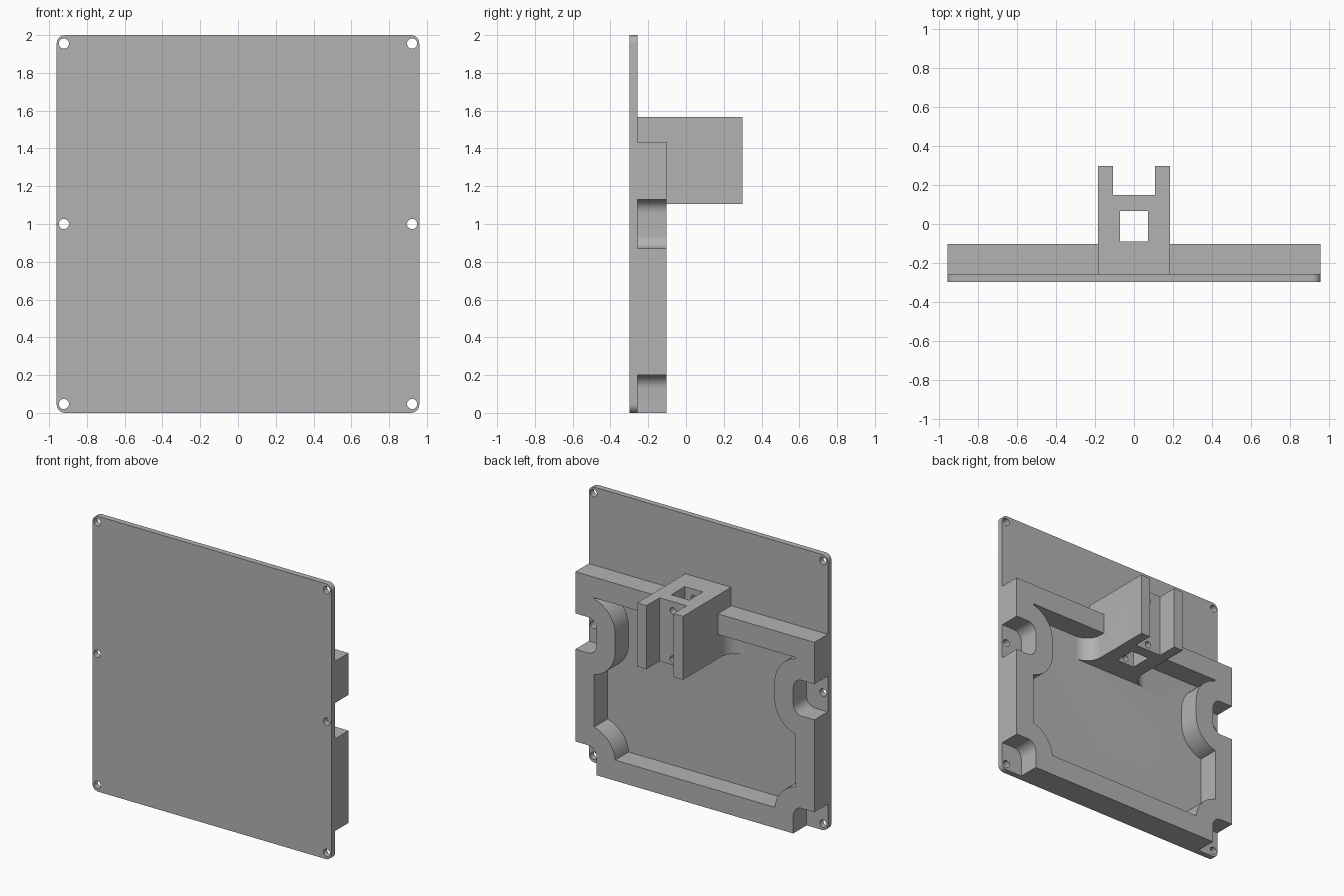
import bpy, bmesh, math
from mathutils import Matrix

cube = bpy.data.objects.get("Cube")
if cube:
    bpy.data.objects.remove(cube, do_unlink=True)

grey = bpy.data.materials.new("mid grey")
grey.use_nodes = True
grey.diffuse_color = (0.45, 0.45, 0.45, 1)
grey.node_tree.nodes["Principled BSDF"].inputs["Base Color"].default_value = grey.diffuse_color


def add_object(name, bm):
    bmesh.ops.recalc_face_normals(bm, faces=bm.faces)
    mesh = bpy.data.meshes.new(name)
    bm.to_mesh(mesh)
    bm.free()
    mesh.materials.append(grey)
    obj = bpy.data.objects.new(name, mesh)
    bpy.context.collection.objects.link(obj)
    return obj


def arc(cx, cy, r, start, end, steps=12):
    angles = [math.radians(start + (end - start) * i / steps) for i in range(steps + 1)]
    return [(cx + r * math.cos(a), cy + r * math.sin(a)) for a in angles]


def prism(name, half, axis, low, high):
    """Mirror a half profile across x = 0 and extrude it along y or z."""
    outline = half + [(-x, v) for x, v in reversed(half) if x > 1e-6]
    bm = bmesh.new()
    place = (lambda p, d: (p[0], d, p[1])) if axis == "y" else (lambda p, d: (p[0], p[1], d))
    rings = [[bm.verts.new(place(p, d)) for p in outline] for d in (low, high)]
    bm.faces.new(rings[0])
    bm.faces.new(rings[1])
    for i in range(len(outline)):
        j = (i + 1) % len(outline)
        bm.faces.new((rings[0][i], rings[0][j], rings[1][j], rings[1][i]))
    return add_object(name, bm)


def drill(x, z, radius, low, high):
    bm = bmesh.new()
    turn = Matrix.Translation((x, (low + high) / 2, z)) @ Matrix.Rotation(math.pi / 2, 4, "X")
    bmesh.ops.create_cone(bm, cap_ends=True, segments=24, radius1=radius, radius2=radius,
                          depth=high - low, matrix=turn)
    return add_object("drill", bm)


def combine(target, other, operation):
    mod = target.modifiers.new(operation.lower(), "BOOLEAN")
    mod.object, mod.operation, mod.solver = other, operation, "EXACT"
    bpy.context.view_layer.objects.active = target
    bpy.ops.object.modifier_apply(modifier=mod.name)
    bpy.data.objects.remove(other, do_unlink=True)


FRONT, PLATE_BACK, FRAME_BACK, BACK = -0.298, -0.256, -0.102, 0.298
BURIED = -0.275          # parts start inside the plate so they fuse cleanly
W, WALL = 0.96, 0.15
BOSS_X, R = 0.86, 0.07   # centre line and radius of the notch corners
RO = R + WALL

# Front plate with rounded corners
plate_half = ([(0, 0)] + arc(W - 0.045, 0.045, 0.045, -90, 0, 8)
              + arc(W - 0.045, 1.955, 0.045, 0, 90, 8) + [(0, 2)])
plate = prism("mounting_plate", plate_half, "y", FRONT, PLATE_BACK)

# Raised frame with notches around the screw holes
frame_half = ([(0, 0), (0.79, 0)] + arc(BOSS_X, 0.13, R, 180, 90) + [(W, 0.2), (W, 0.87)]
              + arc(BOSS_X, 0.94, R, 270, 180) + arc(BOSS_X, 1.06, R, 180, 90)
              + [(W, 1.13), (W, 1.433), (0, 1.433)])
frame = prism("frame", frame_half, "y", BURIED, FRAME_BACK)

# Pocket that follows the notches at constant wall thickness
meet = math.degrees(math.acos((W - WALL - BOSS_X) / RO))
low = 180 - math.degrees(math.asin((WALL - 0.13) / RO))
pocket_half = ([(0, WALL)] + arc(BOSS_X, 0.13, RO, low, meet)
               + arc(BOSS_X, 0.94, RO, 360 - meet, 180) + arc(BOSS_X, 1.06, RO, 180, meet)
               + [(W - WALL, 1.283), (0, 1.283)])
combine(frame, prism("pocket", pocket_half, "y", -0.4, 0), "DIFFERENCE")

# Slotted bracket with a square shaft and two cross holes
bracket = prism("bracket", [(0.184, BURIED), (0.184, BACK), (0.108, BACK), (0.108, 0.149)],
                "z", 1.106, 1.567)
combine(bracket, prism("shaft", [(0.072, -0.09), (0.072, 0.066)], "z", 1, 1.7), "DIFFERENCE")
for z in (1.5, 1.15):
    combine(bracket, drill(0, z, 0.024, -0.2, 0.2), "DIFFERENCE")

# Curved fillet where the bracket meets the pocket floor
fillet_half = ([(0, BURIED), (0.304, BURIED)] + arc(0.304, PLATE_BACK + 0.12, 0.12, 270, 180)
               + [(0, PLATE_BACK + 0.12)])
fillet = prism("fillet", fillet_half, "z", 1.106, 1.35)

# Fuse everything and drill the plate
for part in (frame, fillet, bracket):
    combine(plate, part, "UNION")
for x in (-0.922, 0.922):
    for z in (0.047, 1, 1.955):
        combine(plate, drill(x, z, 0.027, -0.4, -0.2), "DIFFERENCE")

plate.data.materials.clear()
plate.data.materials.append(grey)
for obj in bpy.context.selected_objects:
    obj.select_set(False)
plate.select_set(True)
bpy.context.view_layer.objects.active = plate
bpy.ops.object.shade_smooth_by_angle(angle=math.radians(30))
